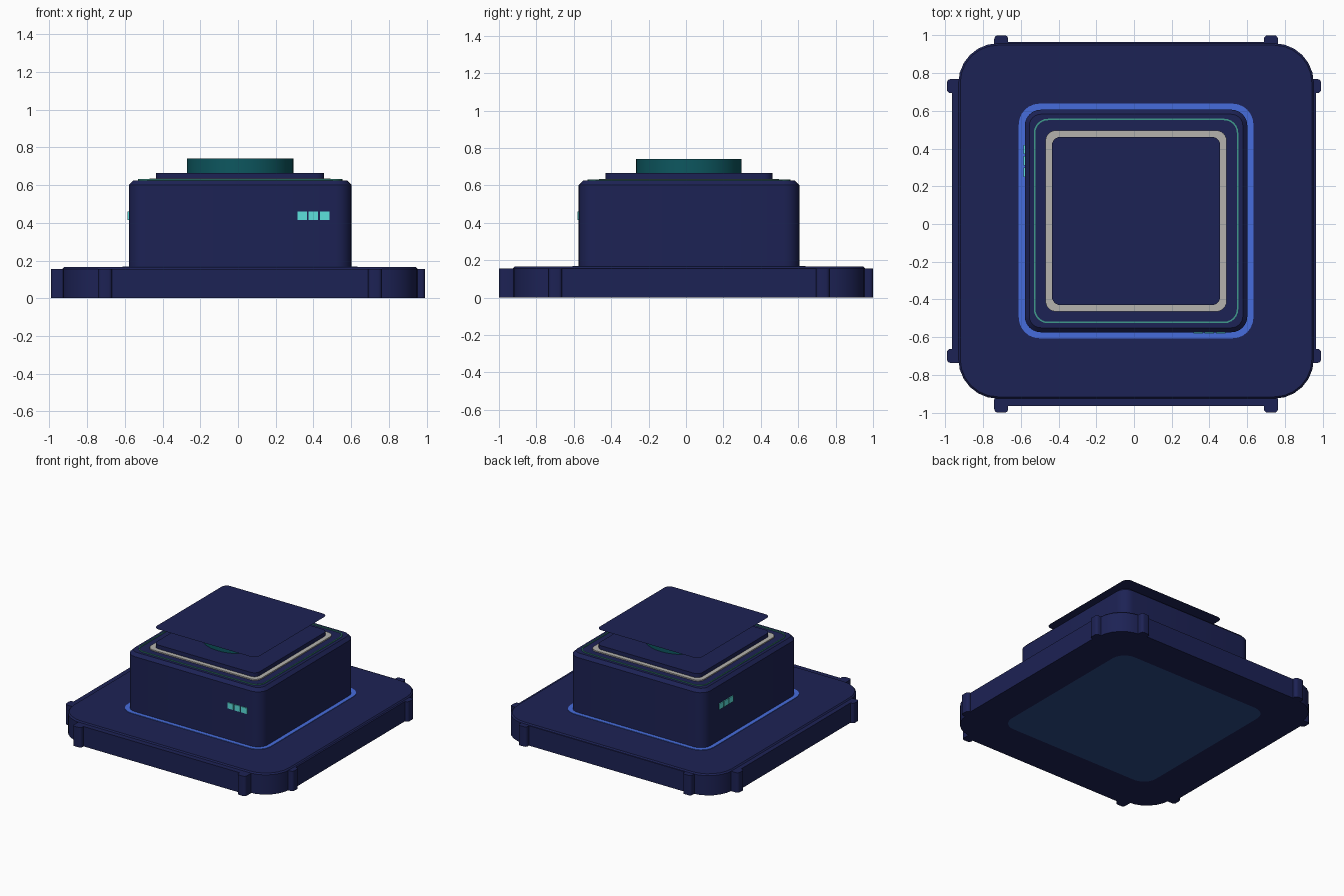
import bpy, bmesh, math

if "Cube" in bpy.data.objects:
    bpy.data.objects.remove(bpy.data.objects["Cube"])

CX, CY = 0.011, 0.016  # shared centre of the stacked parts


def material(name, rgb):
    m = bpy.data.materials.new(name)
    m.diffuse_color = (*rgb, 1)
    m.use_nodes = True
    m.node_tree.nodes["Principled BSDF"].inputs["Base Color"].default_value = m.diffuse_color
    return m


NAVY = material("navy", (0.012, 0.016, 0.09))
BLUE = material("blue", (0.061, 0.15, 0.72))
CYAN = material("cyan", (0.107, 0.75, 0.72))
GREEN = material("green", (0.05, 0.32, 0.26))
BEIGE = material("beige", (0.46, 0.45, 0.42))
TEAL = material("teal", (0.004, 0.095, 0.115))
DEEP_BLUE = material("deep_blue", (0.025, 0.07, 0.24))


def outline(hx, hy, r, seg, cx, cy):
    """Rounded rectangle, counter-clockwise."""
    pts = []
    for k, (sx, sy) in enumerate([(1, 1), (-1, 1), (-1, -1), (1, -1)]):
        for i in range(seg + 1):
            a = math.pi / 2 * (k + i / seg)
            pts.append((cx + sx * (hx - r) + r * math.cos(a),
                        cy + sy * (hy - r) + r * math.sin(a)))
    return pts


def finish(name, bm, mat):
    bmesh.ops.recalc_face_normals(bm, faces=bm.faces)
    me = bpy.data.meshes.new(name)
    bm.to_mesh(me)
    bm.free()
    me.materials.append(mat)
    ob = bpy.data.objects.new(name, me)
    bpy.context.collection.objects.link(ob)
    return ob


def bridge(bm, a, b):
    for i in range(len(a)):
        j = (i + 1) % len(a)
        bm.faces.new((a[i], a[j], b[j], b[i]))


def block(name, hx, hy, r, z0, z1, mat, chamfer=0, seg=6, cx=CX, cy=CY):
    """Rounded block with an optional chamfer round its top."""
    bm = bmesh.new()
    levels = [(0, z0), (0, z1 - chamfer)] + ([(chamfer, z1)] if chamfer else [])
    rows = [[bm.verts.new((x, y, z)) for x, y in
             outline(hx - d, hy - d, r - d, seg, cx, cy)] for d, z in levels]
    for a, b in zip(rows, rows[1:]):
        bridge(bm, a, b)
    bm.faces.new(rows[0][::-1])
    bm.faces.new(rows[-1])
    return finish(name, bm, mat)


def ring(name, h, r, width, z0, z1, mat, seg=6):
    """Rounded square frame."""
    bm = bmesh.new()
    rows = [[bm.verts.new((x, y, z)) for x, y in
             outline(h - d, h - d, r - d, seg, CX, CY)]
            for d, z in [(0, z0), (0, z1), (width, z1), (width, z0)]]
    for i in range(4):
        bridge(bm, rows[i], rows[(i + 1) % 4])
    return finish(name, bm, mat)


def sheet(name, h, r, z, mat, up=True):
    """Rounded square without thickness."""
    bm = bmesh.new()
    vs = [bm.verts.new((x, y, z)) for x, y in outline(h, h, r, 6, CX, CY)]
    bm.faces.new(vs if up else vs[::-1])
    me = bpy.data.meshes.new(name)
    bm.to_mesh(me)
    bm.free()
    me.materials.append(mat)
    bpy.context.collection.objects.link(bpy.data.objects.new(name, me))


def box(name, x0, x1, y0, y1, z0, z1, mat):
    bm = bmesh.new()
    bmesh.ops.create_cube(bm, size=1)
    for v in bm.verts:
        v.co = ((x0, x1)[v.co.x > 0], (y0, y1)[v.co.y > 0], (z0, z1)[v.co.z > 0])
    return finish(name, bm, mat)


# base slab and the coloured pad under it
block("base", 0.942, 0.942, 0.21, 0, 0.165, NAVY, chamfer=0.01)
sheet("bottom_pad", 0.67, 0.11, -0.0005, DEEP_BLUE, up=False)

# side panels and the tabs at their ends
for side, s in (("low", -1), ("high", 1)):
    a, b = sorted((s * 0.92, s * 0.966))
    box("panel_y_" + side, CX - 0.715, CX + 0.715, a, b, 0, 0.156, NAVY)
    box("panel_x_" + side, a, b, CY - 0.715, CY + 0.715, 0, 0.156, NAVY)
    for t in (-0.715, 0.715):
        block("tab_y", 0.037, 0.045, 0.02, 0, 0.156, NAVY, seg=4, cx=CX + t, cy=s * 0.955)
        block("tab_x", 0.045, 0.037, 0.02, 0, 0.156, NAVY, seg=4, cx=s * 0.947, cy=CY + t)

# upper body with trim at its foot
block("body", 0.59, 0.59, 0.085, 0.16, 0.625, NAVY, chamfer=0.024)
ring("foot_trim", 0.622, 0.11, 0.036, 0.16, 0.169, BLUE)

# trims and raised pad on top of the body
ring("top_line", 0.542, 0.075, 0.008, 0.622, 0.632, GREEN)
ring("pad_frame", 0.48, 0.055, 0.045, 0.622, 0.634, BEIGE)
block("raised_pad", 0.446, 0.446, 0.045, 0.622, 0.665, NAVY)

# round lens below a thin floating cover
bm = bmesh.new()
bmesh.ops.create_cone(bm, cap_ends=True, segments=48, radius1=0.282, radius2=0.282, depth=0.078)
bmesh.ops.translate(bm, verts=bm.verts, vec=(CX, CY, 0.701))
lens = finish("lens", bm, TEAL)
sheet("cover_sheet", 0.446, 0.045, 0.788, NAVY)

# three indicator lights on the front and on the left
for i in range(3):
    x, y = 0.34 + 0.06 * i, 0.275 + 0.06 * i
    box("front_light", x - 0.025, x + 0.025, CY - 0.597, CY - 0.58, 0.414, 0.46, CYAN)
    box("left_light", CX - 0.597, CX - 0.58, y - 0.025, y + 0.025, 0.414, 0.46, CYAN)

# smooth the rounded sides
for ob in bpy.context.scene.objects:
    ob.select_set(True)
bpy.context.view_layer.objects.active = lens
bpy.ops.object.shade_smooth_by_angle(angle=math.radians(30))
